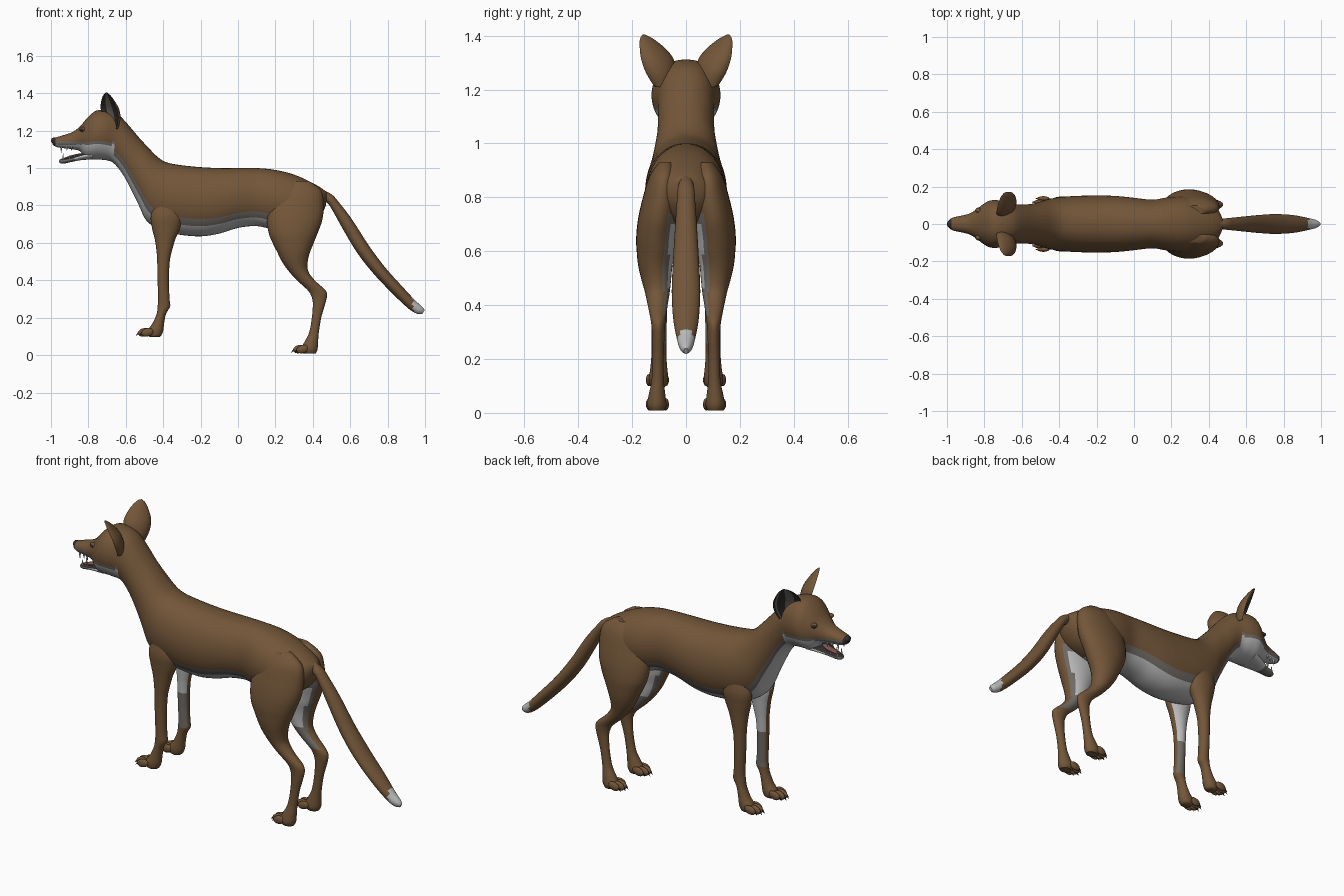
import bpy, bmesh, math
from mathutils import Vector, Matrix

if "Cube" in bpy.data.objects:
    bpy.data.objects.remove(bpy.data.objects["Cube"])

COLOURS = [("brown_fur", (.17, .092, .04)), ("white_fur", (.50, .50, .50)),
           ("grey_fur", (.16, .145, .13)), ("dark_skin", (.03, .027, .025)),
           ("tooth_white", (.75, .73, .68)), ("tongue_pink", (.22, .09, .075))]
MATS = []
for name, c in COLOURS:
    m = bpy.data.materials.new(name)
    m.diffuse_color = (*c, 1)
    m.use_nodes = True
    m.node_tree.nodes["Principled BSDF"].inputs["Base Color"].default_value = m.diffuse_color
    MATS.append(m)
FUR, WHITE, GREY, DARK, TOOTH, TONGUE = range(6)


def finish(bm, name, angle=50):
    me = bpy.data.meshes.new(name)
    bm.to_mesh(me)
    bm.free()
    ob = bpy.data.objects.new(name, me)
    bpy.context.collection.objects.link(ob)
    for m in MATS:
        me.materials.append(m)
    bpy.ops.object.select_all(action='DESELECT')
    ob.select_set(True)
    bpy.context.view_layer.objects.active = ob
    bpy.ops.object.shade_smooth_by_angle(angle=math.radians(angle))
    return ob


def smooth_keys(keys, n):
    """Catmull-Rom interpolation between rows of section values."""
    out = []
    for i in range(len(keys) - 1):
        p0, p1, p2 = keys[max(i - 1, 0)], keys[i], keys[i + 1]
        p3 = keys[min(i + 2, len(keys) - 1)]
        for k in range(n):
            t = k / n
            out.append([.5 * (2*b + (c - a)*t + (2*a - 5*b + 4*c - d)*t*t + (3*b - a - 3*c + d)*t**3)
                        for a, b, c, d in zip(p0, p1, p2, p3)])
    return out + [list(keys[-1])]


def loft(name, rings, colour, angle=50):
    """Skin closed rings; colour(centre, normal, u) picks each face's material."""
    bm = bmesh.new()
    n = len(rings[0])
    vs = [[bm.verts.new(p) for p in r] for r in rings]
    us = []
    for a, b in zip(vs, vs[1:]):
        for j in range(n):
            k = (j + 1) % n
            bm.faces.new((a[j], a[k], b[k], b[j]))
            us.append((j + .5) / n)
    for r in (vs[0], vs[-1]):
        bm.faces.new(r)
        us.append(0)
    bmesh.ops.recalc_face_normals(bm, faces=bm.faces)
    for f, u in zip(bm.faces, us):
        f.material_index = colour(f.calc_center_median(), f.normal, u)
    return finish(bm, name, angle)


def spine_rings(keys, n=4, seg=48, power=.9):
    """Rows: top x, top z, bottom x, bottom z, half width."""
    rings = []
    for tx, tz, bx, bz, w in smooth_keys(keys, n):
        ring = []
        for j in range(seg):
            a = 2 * math.pi * j / seg
            s = math.copysign(abs(math.sin(a)) ** power, math.sin(a))
            c = math.cos(a)
            ring.append((((tx + bx) + (tx - bx) * c) / 2, w * s, ((tz + bz) + (tz - bz) * c) / 2))
        rings.append(ring)
    return rings


def leg_rings(keys, side, seg=28):
    """Rows: height, x from, x to, inner y, outer y."""
    return [[((x0 + x1) / 2 + (x1 - x0) / 2 * math.cos(2 * math.pi * j / seg),
              side * ((y0 + y1) / 2 + (y1 - y0) / 2 * math.sin(2 * math.pi * j / seg)), z)
             for j in range(seg)] for z, x0, x1, y0, y1 in smooth_keys(keys, 4)]


def blob(name, loc, size, mat, tilt=0):
    bm = bmesh.new()
    bmesh.ops.create_uvsphere(bm, u_segments=14, v_segments=9, radius=1)
    bm.transform(Matrix.Translation(loc) @ Matrix.Rotation(tilt, 4, 'Y') @ Matrix.Diagonal((*size, 1)))
    for f in bm.faces:
        f.material_index = mat
    return finish(bm, name)


def spike(name, base, tip, r, mat):
    bm = bmesh.new()
    d = Vector(tip) - Vector(base)
    bmesh.ops.create_cone(bm, cap_ends=True, segments=8, radius1=r, radius2=r * .1, depth=d.length)
    bm.transform(Matrix.Translation((Vector(base) + Vector(tip)) / 2)
                 @ d.to_track_quat('Z', 'Y').to_matrix().to_4x4())
    for f in bm.faces:
        f.material_index = mat
    return finish(bm, name)


# Trunk, neck and head in one skin
BODY = [(.475, .87, .47, .80, .03), (.45, .89, .45, .76, .075), (.40, .92, .40, .71, .11),
        (.30, .965, .30, .67, .143), (.20, .99, .20, .67, .145), (.10, 1.0, .10, .69, .13),
        (0, 1.0, 0, .68, .14), (-.1, 1.0, -.1, .65, .15), (-.2, 1.005, -.2, .635, .152),
        (-.3, 1.015, -.32, .645, .15), (-.38, 1.03, -.42, .67, .143), (-.43, 1.06, -.49, .72, .132),
        (-.48, 1.11, -.53, .80, .118), (-.535, 1.17, -.57, .88, .107), (-.59, 1.235, -.615, .965, .104),
        (-.64, 1.285, -.67, 1.03, .107), (-.70, 1.308, -.73, 1.045, .125), (-.755, 1.308, -.78, 1.047, .126),
        (-.80, 1.275, -.815, 1.055, .105), (-.84, 1.228, -.845, 1.09, .078), (-.88, 1.195, -.88, 1.10, .056),
        (-.92, 1.18, -.92, 1.105, .045), (-.96, 1.168, -.96, 1.11, .037), (-.985, 1.16, -.985, 1.12, .025),
        (-.992, 1.15, -.992, 1.13, .012)]


def body_colour(c, n, u):
    below = abs(u - .5) * 360           # degrees away from the underside
    if c.x < -.972:
        return DARK
    if c.x < -.66:
        edge = 1.125 - .05 * max(0, c.x + .74)
        return WHITE if c.z < edge else GREY if c.z < edge + .018 else FUR
    if c.x > .32:
        return FUR
    return WHITE if below < 48 else GREY if below < 61 else FUR


loft("body", spine_rings(BODY), body_colour)

# Lower jaw, tongue, nose
JAW = [(-.78, 1.10, -.78, 1.047, .075), (-.84, 1.078, -.84, 1.042, .055), (-.89, 1.06, -.89, 1.033, .037),
       (-.93, 1.053, -.93, 1.024, .028), (-.95, 1.047, -.95, 1.026, .016), (-.956, 1.04, -.956, 1.032, .006)]
loft("lower_jaw", spine_rings(JAW, 3, 24),
     lambda c, n, u: DARK if n.z > .5 else (WHITE if c.x > -.88 else GREY))
blob("tongue", (-.88, 0, 1.064), (.055, .02, .007), TONGUE, -.25)
blob("nose", (-.984, 0, 1.147), (.016, .021, .016), DARK)

# Tail with pale tip
TAIL = [(.43, .895, .43, .82, .02), (.50, .86, .475, .815, .03), (.545, .81, .51, .765, .034),
        (.61, .725, .56, .675, .04), (.70, .585, .635, .55, .048), (.79, .465, .725, .435, .053),
        (.88, .365, .83, .325, .047), (.945, .295, .91, .25, .033), (.985, .258, .955, .222, .022),
        (.998, .24, .985, .22, .008)]
loft("tail", spine_rings(TAIL, 4, 28, 1), lambda c, n, u: WHITE if c.x > .935 else FUR)

HIND = [(.93, .27, .38, .05, .10), (.88, .20, .445, .03, .135), (.80, .165, .458, .02, .16),
        (.72, .155, .45, .025, .178), (.65, .165, .425, .035, .185), (.60, .185, .405, .04, .183),
        (.55, .21, .385, .05, .178), (.50, .235, .373, .055, .167), (.45, .27, .375, .06, .153),
        (.40, .315, .41, .068, .142), (.35, .37, .465, .075, .132), (.32, .39, .476, .078, .128),
        (.28, .40, .468, .08, .126), (.20, .395, .445, .083, .125), (.12, .38, .432, .082, .128),
        (.07, .355, .428, .077, .138), (.03, .335, .425, .073, .144), (.008, .35, .415, .082, .135)]
FORE = [(.84, -.43, -.34, .09, .125), (.75, -.465, -.30, .06, .146), (.68, -.46, -.31, .05, .143),
        (.62, -.445, -.335, .055, .138), (.55, -.435, -.355, .062, .134), (.50, -.432, -.365, .066, .132),
        (.40, -.43, -.37, .07, .13), (.30, -.427, -.366, .072, .128), (.26, -.43, -.363, .072, .128),
        (.22, -.435, -.385, .073, .128), (.17, -.457, -.395, .07, .132), (.13, -.485, -.40, .066, .137),
        (.105, -.48, -.41, .07, .133), (.096, -.47, -.42, .08, .123)]

# Ear rows: centre x, outward y, z, half width, depth
EAR = [(-.675, .085, 1.21, .04, .03), (-.68, .098, 1.26, .062, .045), (-.69, .108, 1.31, .072, .045),
       (-.698, .125, 1.35, .058, .034), (-.703, .145, 1.385, .033, .018), (-.705, .157, 1.404, .006, .004)]


def ear_rings(side):
    rings = []
    for x, y, z, w, d in smooth_keys(EAR, 4):
        ring = []
        for j in range(28):
            a = 2 * math.pi * j / 28
            across = w * math.cos(a)
            back = d * (math.sin(a) if a <= math.pi else -.55 * math.sin(a))
            ring.append((x + .6 * across + .8 * back, side * (y + .8 * across - .6 * back), z))
        rings.append(ring)
    return rings


def ear_colour(c, n, u):
    if u < .5:
        return FUR
    return GREY if .64 < u < .74 or .84 < u < .9 else DARK


for side, tag in ((-1, "right"), (1, "left")):
    # Legs, pale on the inner faces
    def hind_colour(c, n, u):
        inner = -n.y * side
        if inner > .8 and .46 < c.z < .70:
            return WHITE
        return GREY if inner > .55 and .36 < c.z < .74 else FUR

    def fore_colour(c, n, u):
        if -n.y * side > .5 and .26 < c.z < .72:
            return WHITE if c.z > .46 else GREY
        return FUR

    loft("hind_leg_" + tag, leg_rings(HIND, side), hind_colour)
    loft("front_leg_" + tag, leg_rings(FORE, side), fore_colour)
    # Toes and claws
    for part, x, z in (("hind", .335, .032), ("front", -.495, .122)):
        for i, (dy, dx) in enumerate(((-.03, .01), (-.011, -.008), (.011, -.008), (.03, .01))):
            y = side * (.106 + dy)
            blob(f"{part}_toe_{tag}_{i}", (x + dx, y, z), (.034, .013, .022), FUR, -.25)
            spike(f"{part}_claw_{tag}_{i}", (x + dx - .026, y, z - .002), (x + dx - .043, y, z - .018), .006, DARK)
    # Ears and eyes
    loft("ear_" + tag, ear_rings(side), ear_colour, 60)
    blob("eyelid_" + tag, (-.828, side * .072, 1.205), (.021, .013, .014), FUR, .3)
    blob("eye_" + tag, (-.833, side * .076, 1.205), (.014, .012, .009), DARK, .3)
    # Teeth
    for i, (x, y, size) in enumerate(((-.945, .026, .026), (-.915, .033, .012), (-.89, .04, .014))):
        spike(f"upper_tooth_{tag}_{i}", (x, side * y, 1.116), (x, side * y * .95, 1.106 - size), .006, TOOTH)
    for i, (x, y, size) in enumerate(((-.935, .018, .022), (-.90, .026, .012), (-.875, .034, .012))):
        spike(f"lower_tooth_{tag}_{i}", (x, side * y, 1.045), (x, side * y, 1.058 + size), .005, TOOTH)
